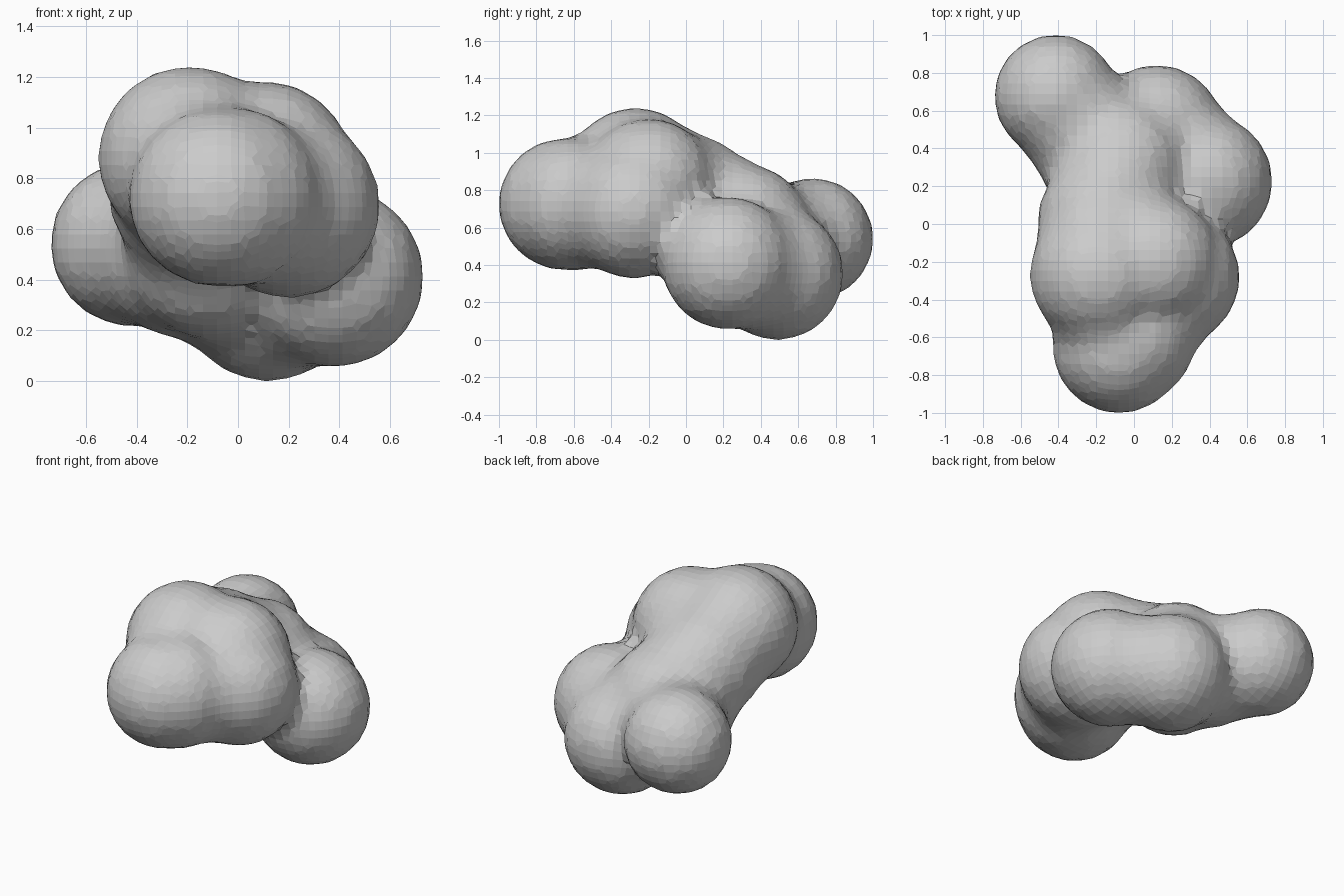
import bpy, bmesh
from mathutils import Matrix, Vector

if "Cube" in bpy.data.objects:
    bpy.data.objects.remove(bpy.data.objects["Cube"])

# Lobes: centre and radius
LOBES = {
    "front": ((-0.08, -0.65, 0.725), 0.352),
    "front_inner": ((-0.03, -0.60, 0.725), 0.357),
    "top": ((-0.19, -0.27, 0.88), 0.362),
    "right": ((0.198, -0.28, 0.69), 0.362),
    "upper": ((0.10, -0.20, 0.83), 0.354),
    "waist": ((-0.16, 0.01, 0.75), 0.352),
    "middle": ((-0.07, 0.31, 0.58), 0.358),
    "belly": ((-0.11, 0.24, 0.51), 0.345),
    "lower_left": ((-0.21, 0.44, 0.51), 0.342),
    "side": ((0.378, 0.225, 0.41), 0.355),
    "low": ((0.12, 0.487, 0.354), 0.355),
    "back": ((-0.415, 0.677, 0.54), 0.326),
}

# Blended pairs and how thick the neck between them is
LINKS = [
    ("front", "top", 0.90), ("front_inner", "right", 0.93), ("top", "right", 0.95),
    ("top", "upper", 0.95), ("right", "upper", 0.97), ("top", "waist", 0.97),
    ("upper", "waist", 0.96), ("waist", "middle", 0.97), ("waist", "belly", 0.95),
    ("lower_left", "back", 0.96), ("middle", "lower_left", 0.97),
    ("belly", "lower_left", 0.97), ("belly", "low", 0.92),
    ("lower_left", "low", 0.92), ("middle", "low", 0.94), ("low", "side", 0.94),
]


def ball(bm, centre, radius):
    return bmesh.ops.create_icosphere(
        bm, subdivisions=4, radius=radius,
        matrix=Matrix.Translation(Vector(centre)))["verts"]


def append(target, source):
    mesh = bpy.data.meshes.new("part")
    source.to_mesh(mesh)
    source.free()
    target.from_mesh(mesh)
    bpy.data.meshes.remove(mesh)


body = bmesh.new()
for centre, radius in LOBES.values():
    ball(body, centre, radius)

# Necks: hull of two slightly shrunken lobes
for a, b, k in LINKS:
    neck = bmesh.new()
    for name in (a, b):
        centre, radius = LOBES[name]
        ball(neck, centre, radius * k)
    hull = bmesh.ops.convex_hull(neck, input=neck.verts[:])
    inside = {g for g in hull["geom_interior"] if isinstance(g, bmesh.types.BMVert)}
    bmesh.ops.delete(neck, geom=list(inside), context="VERTS")
    bmesh.ops.recalc_face_normals(neck, faces=neck.faces[:])
    append(body, neck)

mesh = bpy.data.meshes.new("lobed_body")
body.to_mesh(mesh)
body.free()
obj = bpy.data.objects.new("lobed_body", mesh)
bpy.context.collection.objects.link(obj)

# Fuse everything into one coarse faceted skin
remesh = obj.modifiers.new("fuse", "REMESH")
remesh.mode = "VOXEL"
remesh.voxel_size = 0.055
remesh.use_smooth_shade = False
